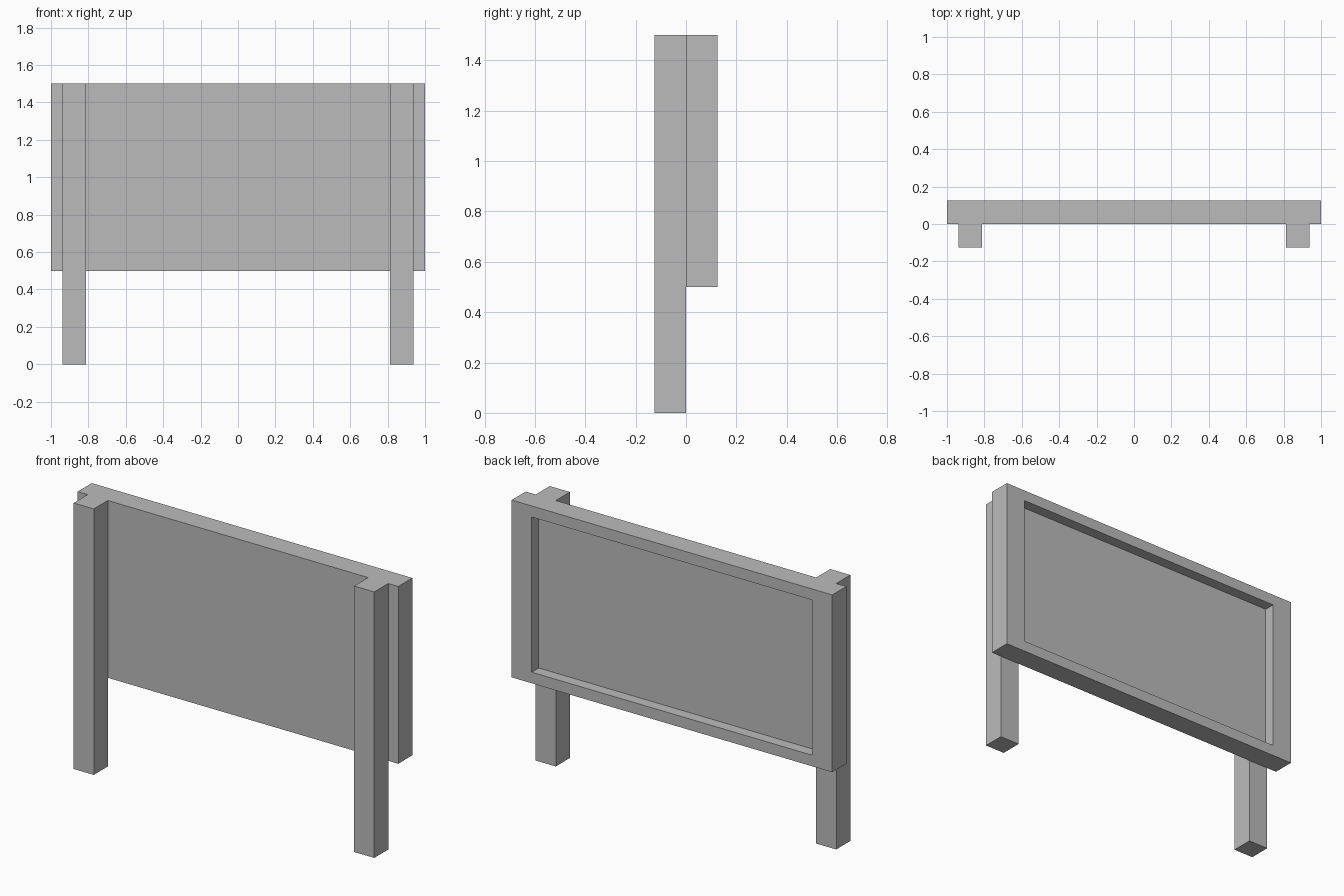
import bpy
import bmesh
from mathutils import Matrix, Vector

default = bpy.data.objects.get("Cube")
if default:
    bpy.data.objects.remove(default, do_unlink=True)

# Single plain grey material
grey = bpy.data.materials.new("plain_grey")
grey.use_nodes = True
grey.diffuse_color = (0.5, 0.5, 0.5, 1)
grey.node_tree.nodes["Principled BSDF"].inputs["Base Color"].default_value = grey.diffuse_color


def box_bmesh(low, high):
    low, high = Vector(low), Vector(high)
    bm = bmesh.new()
    place = Matrix.Translation((low + high) / 2) @ Matrix.Diagonal((*(high - low), 1))
    bmesh.ops.create_cube(bm, size=1, matrix=place)
    return bm


def add_object(name, bm):
    mesh = bpy.data.meshes.new(name)
    bm.to_mesh(mesh)
    bm.free()
    mesh.materials.append(grey)
    obj = bpy.data.objects.new(name, mesh)
    bpy.context.collection.objects.link(obj)
    return obj


# Board with a framed recess in its back face
WIDTH, BOTTOM, TOP, THICK = 2, 0.5, 1.5, 0.125
SIDE_BORDER, END_BORDER, RECESS = 0.125, 0.0625, 0.0625
bm = box_bmesh((-WIDTH / 2, 0, BOTTOM), (WIDTH / 2, THICK, TOP))
bm.normal_update()
back = max(bm.faces, key=lambda f: f.normal.y)
middle = (BOTTOM + TOP) / 2
back = bmesh.ops.extrude_discrete_faces(bm, faces=[back])["faces"][0]
for v in back.verts:
    v.co.x -= SIDE_BORDER if v.co.x > 0 else -SIDE_BORDER
    v.co.z -= END_BORDER if v.co.z > middle else -END_BORDER
back = bmesh.ops.extrude_discrete_faces(bm, faces=[back])["faces"][0]
bmesh.ops.translate(bm, verts=back.verts, vec=(0, -RECESS, 0))
bm.normal_update()
add_object("board", bm)

# Square posts standing against the front of the board
POST, POST_X = 0.125, 0.875
for name, side in (("left_post", 1), ("right_post", -1)):
    x = side * POST_X
    add_object(name, box_bmesh((x - POST / 2, -POST, 0), (x + POST / 2, 0, TOP)))
